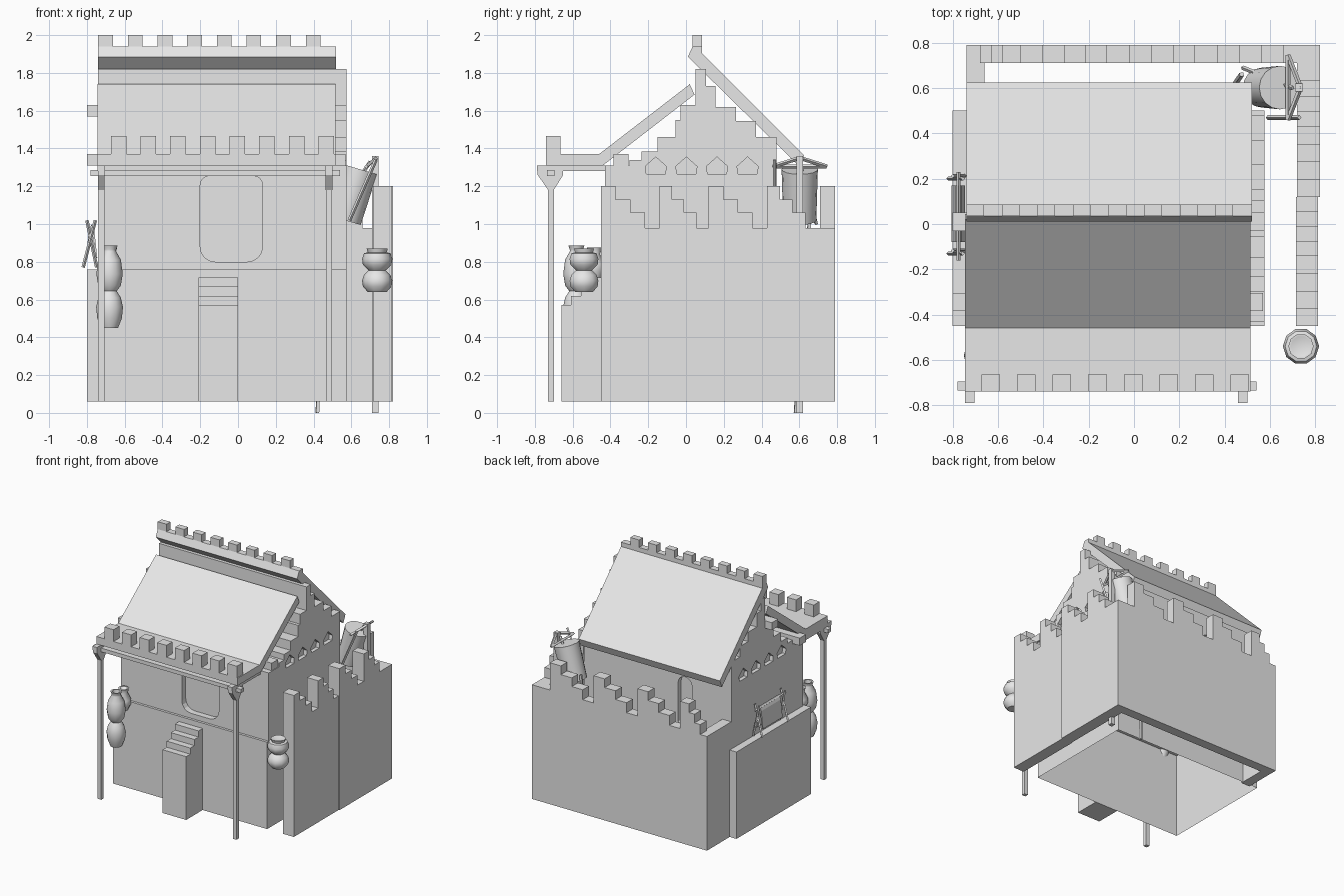
import bpy, bmesh, math
from mathutils import Vector

cube = bpy.data.objects.get("Cube")
if cube:
    bpy.data.objects.remove(cube, do_unlink=True)

clay = bpy.data.materials.new("pale grey clay")
clay.use_nodes = True
clay.diffuse_color = (0.8, 0.8, 0.8, 1)
clay.node_tree.nodes["Principled BSDF"].inputs["Base Color"].default_value = (0.8, 0.8, 0.8, 1)


def finish(name, bm):
    bmesh.ops.recalc_face_normals(bm, faces=bm.faces)
    mesh = bpy.data.meshes.new(name)
    bm.to_mesh(mesh)
    bm.free()
    mesh.materials.append(clay)
    obj = bpy.data.objects.new(name, mesh)
    bpy.context.collection.objects.link(obj)
    return obj


def prism(name, outline, axis, lo, hi):
    """Extrude an outline along x (outline in y, z) or along y (outline in x, z)."""
    bm = bmesh.new()
    place = (lambda p, t: (t, p[0], p[1])) if axis == "x" else (lambda p, t: (p[0], t, p[1]))
    face = bm.faces.new([bm.verts.new(place(p, lo)) for p in outline])
    grown = bmesh.ops.extrude_face_region(bm, geom=[face])["geom"]
    shift = Vector(place((0, 0), hi - lo))
    bmesh.ops.translate(bm, vec=shift, verts=[g for g in grown if isinstance(g, bmesh.types.BMVert)])
    return finish(name, bm)


def box(name, x0, x1, y0, y1, z0, z1):
    return prism(name, [(x0, z0), (x1, z0), (x1, z1), (x0, z1)], "y", y0, y1)


def rod(name, a, b, r, sides=4, r2=None):
    a, b = Vector(a), Vector(b)
    bm = bmesh.new()
    bmesh.ops.create_cone(bm, cap_ends=True, segments=sides, radius1=r,
                          radius2=r if r2 is None else r2, depth=(b - a).length)
    obj = finish(name, bm)
    obj.location = (a + b) / 2
    obj.rotation_euler = (b - a).to_track_quat("Z", "Y").to_euler()
    return obj


def smooth(obj):
    bpy.ops.object.select_all(action="DESELECT")
    obj.select_set(True)
    bpy.context.view_layer.objects.active = obj
    bpy.ops.object.shade_smooth_by_angle(angle=math.radians(50))


def jar(name, x, y, z, profile, sides=12):
    bm = bmesh.new()
    verts = [bm.verts.new((r, 0, h)) for r, h in profile]
    edges = [bm.edges.new(pair) for pair in zip(verts, verts[1:])]
    bmesh.ops.spin(bm, geom=verts + edges, cent=(0, 0, 0), axis=(0, 0, 1),
                   angle=math.tau, steps=sides, use_duplicate=False)
    bmesh.ops.remove_doubles(bm, verts=bm.verts, dist=0.0005)
    obj = finish(name, bm)
    obj.location = (x, y, z)
    smooth(obj)


def cut(target, cutters):
    for cutter in cutters:
        cutter.hide_render = True
        mod = target.modifiers.new("recess", "BOOLEAN")
        mod.operation = "DIFFERENCE"
        mod.solver = "EXACT"
        mod.object = cutter
        bpy.context.view_layer.objects.active = target
        bpy.ops.object.modifier_apply(modifier=mod.name)
        bpy.data.objects.remove(cutter, do_unlink=True)


def rounded(x0, x1, z0, z1, r_low, r_top):
    pts = []
    for cx, cz, r, start in ((x1 - r_top, z1 - r_top, r_top, 0), (x0 + r_top, z1 - r_top, r_top, 90),
                             (x0 + r_low, z0 + r_low, r_low, 180), (x1 - r_low, z0 + r_low, r_low, 270)):
        for k in range(5):
            t = math.radians(start + k * 22.5)
            pts.append((cx + r * math.cos(t), cz + r * math.sin(t)))
    return pts


def staircase(steps, base):
    """Outline from (start, end, height) runs."""
    pts = [(steps[0][0], base)]
    for s, e, h in steps:
        pts += [(s, h), (e, h)]
    return pts + [(steps[-1][1], base)]


GROUND = 0.06

# Lower storey, open underneath
base = box("lower_storey", -0.8, 0.575, -0.45, 0.5, GROUND, 0.76)
bm = bmesh.new()
bm.from_mesh(base.data)
bmesh.ops.delete(bm, geom=[f for f in bm.faces if f.calc_center_median().z < GROUND + 0.01], context="FACES")
bm.to_mesh(base.data)
bm.free()

# Upper storey with stepped gables, recessed windows and niches
gable = [(-0.43, -0.3, 1.31), (-0.3, -0.235, 1.34), (-0.235, -0.15, 1.385), (-0.15, -0.055, 1.46),
         (-0.055, -0.03, 1.55), (-0.03, 0.05, 1.63), (0.05, 0.105, 1.82), (0.105, 0.155, 1.73),
         (0.155, 0.265, 1.62), (0.265, 0.37, 1.545), (0.37, 0.48, 1.46)]
upper = prism("upper_storey", staircase(gable, 0.76), "x", -0.74, 0.575)
cutters = [prism("window_cutter", rounded(-0.2, 0.13, 0.8, 1.255, 0.08, 0.05), "y", -0.5, -0.38),
           prism("back_window_cutter", rounded(-0.39, -0.265, 0.85, 1.23, 0.01, 0.06), "y", 0.44, 0.6)]
for i in range(4):
    c = -0.16 + 0.162 * i
    niche = [(c - 0.05, 1.265), (c + 0.05, 1.265), (c + 0.056, 1.305), (c, 1.355), (c - 0.056, 1.305)]
    cutters += [prism("niche_cutter", niche, "x", 0.545, 0.7), prism("niche_cutter", niche, "x", -0.8, -0.71)]
cut(upper, cutters)

# Beam ends through the gables
for y, z in ((-0.03, 1.57), (-0.385, 1.31)):
    box("roof_beam", -0.8, 0.57, y, y + 0.08, z, z + 0.06)

# Front steps
box_steps = [(-0.66 + 0.0525 * i, -0.6075 + 0.0525 * i, 0.57 + 0.049 * i) for i in range(4)]
prism("front_steps", staircase(box_steps, GROUND), "x", -0.21, 0.0)

# Roof slabs
prism("front_roof", [(-0.74, 1.31), (-0.44, 1.31), (0.045, 1.685), (0.02, 1.74), (-0.46, 1.37), (-0.74, 1.37)],
      "x", -0.745, 0.515)
prism("back_roof", [(0.01, 1.885), (0.6, 1.305), (0.625, 1.365), (0.085, 1.905), (0.085, 1.94), (0.035, 1.94)],
      "x", -0.74, 0.52)

# Roof battlements
for i in range(8):
    x = -0.74 + 0.157 * i
    box("ridge_merlon", x, x + 0.078, 0.035, 0.085, 1.93, 2.0)
    x += 0.067
    box("canopy_merlon", x, x + 0.082, -0.74, -0.665, 1.36, 1.465)

# Canopy frame
box("canopy_front_beam", -0.78, 0.54, -0.735, -0.695, 1.255, 1.285)
for x in (-0.745, 0.46):
    box("canopy_side_beam", x, x + 0.04, -0.79, -0.42, 1.28, 1.31)
    box("canopy_post", x + 0.005, x + 0.037, -0.73, -0.7, GROUND, 1.29)
    prism("post_bracket", [(-0.73, 1.18), (-0.7, 1.18), (-0.65, 1.26), (-0.65, 1.28), (-0.785, 1.28), (-0.785, 1.26)],
          "x", x + 0.003, x + 0.039)

# Courtyard walls with stepped battlements
HEIGHTS = (1.2, 1.13, 1.06, 0.98)


def teeth(edges):
    runs = []
    for a, b in zip(edges, edges[1:]):
        w = (b - a) / 4
        runs += [(a + k * w, a + (k + 1) * w, h) for k, h in enumerate(HEIGHTS)]
    return runs


prism("side_wall_front", staircase(teeth([-0.45, -0.14, 0.12]), GROUND), "x", 0.715, 0.813)
prism("side_wall_back", staircase(teeth([0.12, 0.43, 0.7]) + [(0.7, 0.78, 0.98)], GROUND), "x", 0.72, 0.82)
back_runs = [(-0.82, -0.66, 0.98)] + teeth([-0.66, -0.27, 0.12, 0.5]) + \
            [(0.5, 0.58, 1.2), (0.58, 0.63, 1.13), (0.63, 0.68, 1.06), (0.68, 0.74, 0.98)]
prism("back_wall", [(-u, z) for u, z in staircase(back_runs, GROUND)], "y", 0.71, 0.79)
box("return_wall", -0.74, -0.66, 0.48, 0.72, GROUND, 0.98)

# Jars
slim = [(0, 0), (0.045, 0), (0.065, 0.05), (0.071, 0.11), (0.06, 0.16), (0.038, 0.195)]
neck = [(0.038, 0), (0.06, 0.03), (0.07, 0.09), (0.06, 0.165), (0.035, 0.21), (0.035, 0.22),
        (0.042, 0.24), (0.03, 0.24), (0.025, 0.2), (0, 0.19)]
jar("tall_jar", -0.68, -0.58, 0.45, slim + [(r, z + 0.195) for r, z in neck])
jar("small_jar", -0.68, -0.485, 0.7, [(0, 0), (0.03, 0), (0.055, 0.05), (0.055, 0.09), (0.03, 0.14),
                                    (0.04, 0.175), (0.028, 0.175), (0, 0.14)])
bulge = [(0.05, 0), (0.076, 0.03), (0.08, 0.06), (0.07, 0.09), (0.045, 0.115)]
jar("double_jar", 0.737, -0.54, 0.64, [(0, 0)] + bulge + [(r, z + 0.115) for r, z in bulge[1:4]]
    + [(0.05, 0.21), (0.056, 0.23), (0.045, 0.23), (0, 0.2)], 10)

# Drying rack on the terrace
for y in (-0.13, 0.2):
    rod("rack_leg", (-0.82, y, 0.77), (-0.755, y, 1.02), 0.009)
    rod("rack_leg", (-0.748, y + 0.012, 0.77), (-0.8, y + 0.012, 1.02), 0.009)
rod("rack_bar", (-0.775, -0.16, 0.985), (-0.775, 0.23, 0.985), 0.009)
hide = [(-0.805, 0.82), (-0.79, 0.96), (-0.775, 1.0), (-0.76, 0.96), (-0.745, 0.82),
        (-0.752, 0.82), (-0.775, 0.98), (-0.798, 0.82)]
prism("drying_hide", hide, "y", -0.08, 0.17)

# Hoist in the courtyard with a hanging leather roll
box("hoist_post", 0.71, 0.745, 0.585, 0.62, 0, 1.36)
tips = [(0.68, 0.46, 1.305), (0.68, 0.745, 1.305)]
rod("hoist_bar", tips[0], tips[1], 0.011)
for tip in tips:
    rod("hoist_arm", (0.735, 0.602, 1.35), tip, 0.011)
rod("hoist_stay", (0.73, 0.47, 1.34), (0.59, 0.47, 1.02), 0.01)
rod("hoist_stay", (0.7, 0.6, 1.33), (0.48, 0.69, 1.0), 0.01)
rod("hoist_leg", (0.42, 0.58, 0), (0.475, 0.66, 1.1), 0.012)
smooth(rod("leather_roll", (0.565, 0.602, 1.02), (0.645, 0.602, 1.29), 0.088, 16, 0.096))
